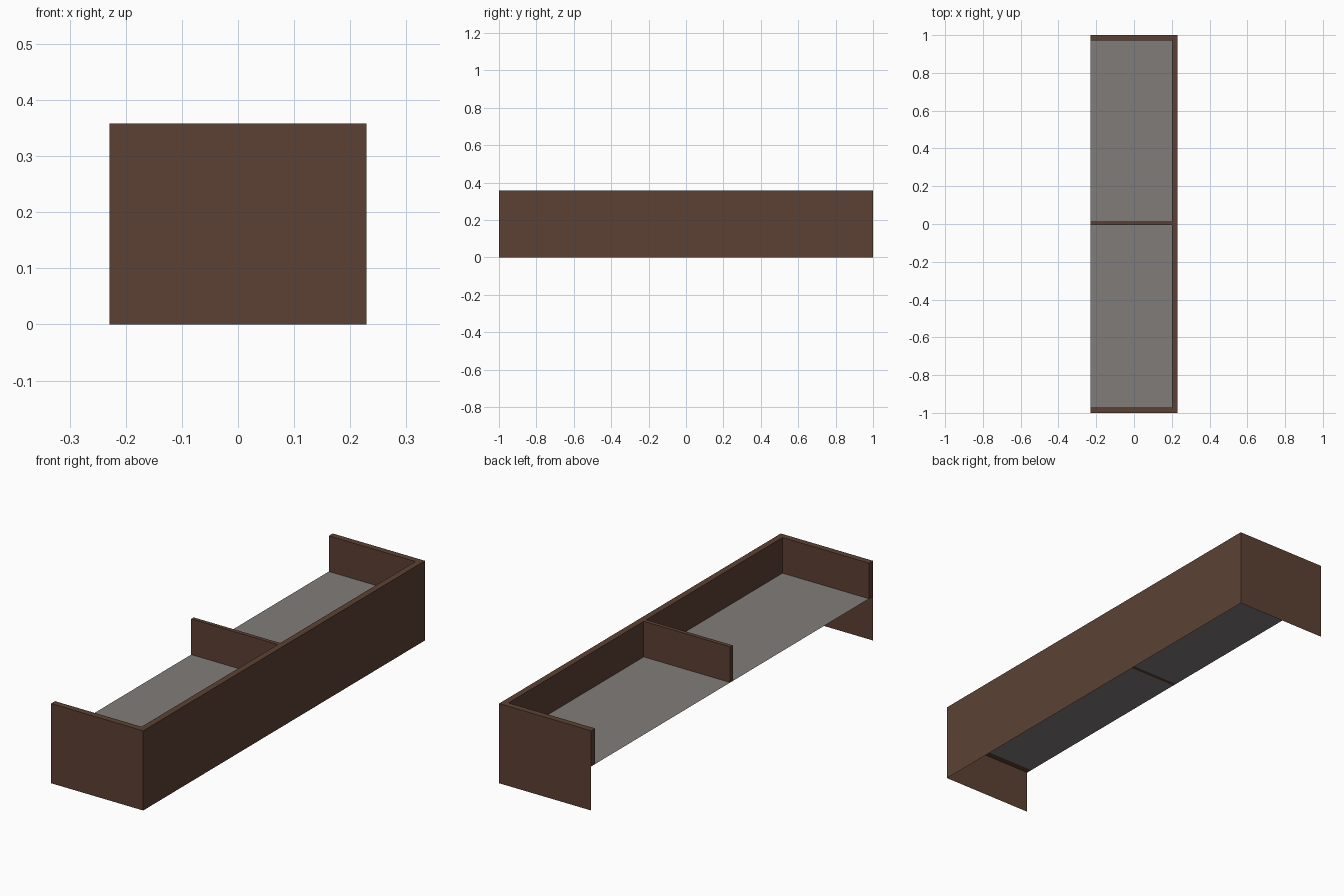
import bpy
import bmesh

cube = bpy.data.objects.get("Cube")
if cube:
    bpy.data.objects.remove(cube, do_unlink=True)

HALF_X, HALF_Y, TOP = 0.229, 1.0, 0.358
SHELF_Z = 0.198
WALL = 0.028
DIV_LOW, DIV_HIGH = -0.005, 0.013


def material(name, color):
    mat = bpy.data.materials.new(name)
    mat.use_nodes = True
    mat.diffuse_color = (*color, 1)
    mat.node_tree.nodes["Principled BSDF"].inputs["Base Color"].default_value = (*color, 1)
    return mat


brown = material("dark brown wood", (0.107, 0.053, 0.034))
grey = material("warm grey", (0.216, 0.202, 0.195))


def finish(name, bm, mat):
    mesh = bpy.data.meshes.new(name)
    bm.to_mesh(mesh)
    bm.free()
    mesh.materials.append(mat)
    obj = bpy.data.objects.new(name, mesh)
    bpy.context.collection.objects.link(obj)


def extrude_profile(bm, points, z0, z1):
    """Solid with the given plan outline between two heights."""
    face = bm.faces.new([bm.verts.new((x, y, z0)) for x, y in points])
    up = bmesh.ops.extrude_face_region(bm, geom=[face], use_keep_orig=True)
    verts = [v for v in up["geom"] if isinstance(v, bmesh.types.BMVert)]
    bmesh.ops.translate(bm, verts=verts, vec=(0, 0, z1 - z0))
    bmesh.ops.recalc_face_normals(bm, faces=bm.faces[:])


def rectangle(x0, x1, y0, y1):
    return [(x0, y0), (x1, y0), (x1, y1), (x0, y1)]


# Thick U-shaped rim above the shelf
outer = [(-HALF_X, -HALF_Y), (HALF_X, -HALF_Y), (HALF_X, HALF_Y), (-HALF_X, HALF_Y)]
ix, iy = HALF_X - WALL, HALF_Y - WALL
inner = [(-HALF_X, iy), (ix, iy), (ix, -iy), (-HALF_X, -iy)]
bm = bmesh.new()
extrude_profile(bm, outer + inner, SHELF_Z, TOP)
finish("upper_walls", bm, brown)

# Thin skirt continuing the outer faces to the ground
bm = bmesh.new()
low = [bm.verts.new((x, y, 0)) for x, y in outer]
high = [bm.verts.new((x, y, SHELF_Z)) for x, y in outer]
for i in range(3):
    bm.faces.new((low[i], low[i + 1], high[i + 1], high[i]))
finish("lower_skirt", bm, brown)

# Middle divider
bm = bmesh.new()
extrude_profile(bm, rectangle(-HALF_X, ix, DIV_LOW, DIV_HIGH), SHELF_Z, TOP)
finish("divider", bm, brown)

# Two thin shelf panels either side of the divider
for name, y0, y1 in (("front_shelf", -iy, DIV_LOW), ("back_shelf", DIV_HIGH, iy)):
    bm = bmesh.new()
    bm.faces.new([bm.verts.new((x, y, SHELF_Z)) for x, y in rectangle(-HALF_X, ix, y0, y1)])
    finish(name, bm, grey)
